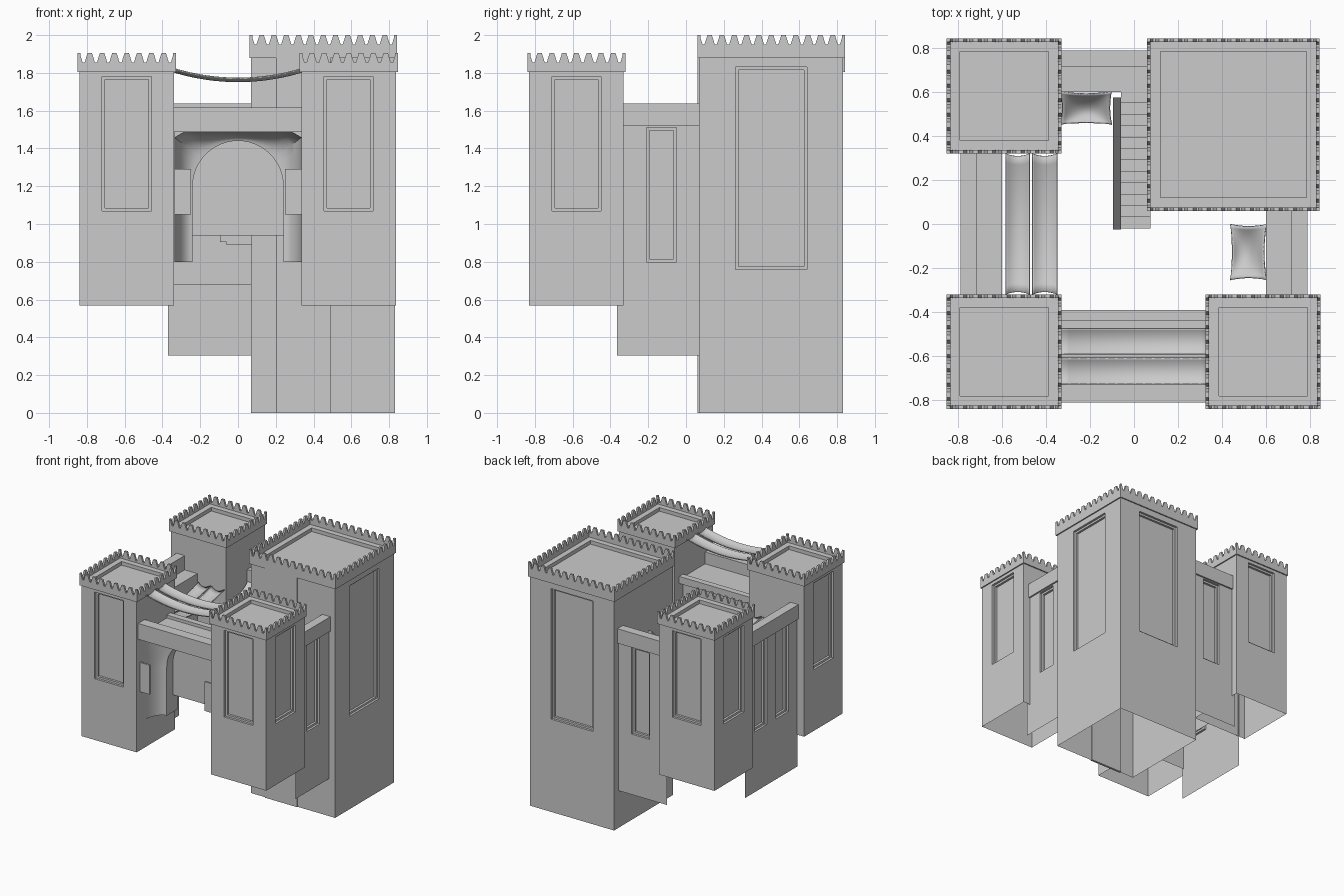
import bpy, bmesh, math
from mathutils import Vector, Matrix

if "Cube" in bpy.data.objects:
    bpy.data.objects.remove(bpy.data.objects["Cube"])

Z = Vector((0, 0, 1))


def finish(name, bm, smooth=False, matrix=None):
    if matrix:
        bm.transform(matrix)
        if matrix.determinant() < 0:
            bmesh.ops.reverse_faces(bm, faces=bm.faces[:])
    me = bpy.data.meshes.new(name)
    bm.to_mesh(me)
    bm.free()
    ob = bpy.data.objects.new(name, me)
    bpy.context.collection.objects.link(ob)
    if smooth:
        for p in me.polygons:
            p.use_smooth = True
    return ob


def rings(bm, o, u, v, rects):
    """Nested rectangles (u0, u1, v0, v1, depth) bridged into a stepped face."""
    o, u, v = Vector(o), Vector(u), Vector(v)
    n = u.cross(v)
    prev = None
    for a0, a1, b0, b1, d in rects:
        cur = [bm.verts.new(o + u * a + v * b - n * d)
               for a, b in ((a0, b0), (a1, b0), (a1, b1), (a0, b1))]
        if prev:
            for i in range(4):
                j = (i + 1) % 4
                bm.faces.new((prev[i], prev[j], cur[j], cur[i]))
        prev = cur
    bm.faces.new(prev)


def panel(a0, a1, b0, b1, m=0.016, d=0.018):
    return [(a0, a1, b0, b1, 0), (a0, a1, b0, b1, d),
            (a0 + m, a1 - m, b0 + m, b1 - m, d),
            (a0 + m, a1 - m, b0 + m, b1 - m, 2 * d)]


def prism(bm, pts, o, u, v, depth):
    """Extrude a (u, v) outline by depth against its normal."""
    o, u, v = Vector(o), Vector(u), Vector(v)
    n = u.cross(v)
    f = [bm.verts.new(o + u * a + v * b) for a, b in pts]
    k = [bm.verts.new(o + u * a + v * b - n * depth) for a, b in pts]
    new = [bm.faces.new(f), bm.faces.new(k[::-1])]
    for i in range(len(f)):
        j = (i + 1) % len(f)
        new.append(bm.faces.new((f[i], k[i], k[j], f[j])))
    bmesh.ops.recalc_face_normals(bm, faces=new)


def box(name, x0, x1, y0, y1, z0, z1, matrix=None):
    bm = bmesh.new()
    prism(bm, [(x0, z0), (x1, z0), (x1, z1), (x0, z1)],
          (0, y0, 0), (1, 0, 0), Z, y1 - y0)
    return finish(name, bm, matrix=matrix)


def sides(x0, x1, y0, y1):
    return {'front': ((x0, y0, 0), (1, 0, 0), x1 - x0), 'right': ((x1, y0, 0), (0, 1, 0), y1 - y0),
            'back': ((x1, y1, 0), (-1, 0, 0), x1 - x0), 'left': ((x0, y1, 0), (0, -1, 0), y1 - y0)}


def tower(name, x0, x1, y0, y1, z0, z1, top, pw, pz, teeth, panels):
    # open-bottomed shaft with stepped panels on the outer sides
    bm = bmesh.new()
    for key, (o, u, w) in sides(x0, x1, y0, y1).items():
        r = [(0, w, z0, z1, 0)]
        if key in panels:
            r += panel(w / 2 - pw / 2, w / 2 + pw / 2, *pz)
        rings(bm, o, u, Z, r)
    # roof ledge with a sunken floor
    w, h, t = x1 - x0, y1 - y0, 0.05
    rings(bm, (x0, y0, z1 + 0.035), (1, 0, 0), (0, 1, 0),
          [(0, w, 0, h, 0), (t, w - t, t, h - t, 0), (t, w - t, t, h - t, 0.03)])
    bmesh.ops.remove_doubles(bm, verts=bm.verts[:], dist=0.0005)
    finish(name, bm)
    # toothed crown
    bm = bmesh.new()
    e = 0.01
    valley = top - 0.05
    for o, u, w in sides(x0 - e, x1 + e, y0 - e, y1 + e).values():
        p = w / teeth
        pts = [(0, z1), (w, z1), (w, top)]
        for i in reversed(range(teeth)):
            pts += [((i + f) * p, z) for f, z in
                    ((0.82, top), (0.58, valley), (0.42, valley), (0.18, top))]
        pts.append((0, top))
        prism(bm, pts, o, u, Z, 0.016)
    finish(name + "_crown", bm)


small = dict(z0=0.568, z1=1.805, top=1.905, pw=0.26, pz=(1.07, 1.78), teeth=8)
tower("front_left_tower", -0.84, -0.338, -0.83, -0.33, panels=('front', 'left'), **small)
tower("front_right_tower", 0.335, 0.837, -0.83, -0.33, panels=('front', 'right'), **small)
tower("back_left_tower", -0.84, -0.338, 0.33, 0.832, panels=('back', 'left'), **small)
tower("keep", 0.07, 0.832, 0.07, 0.832, z0=0, z1=1.88, top=2.0, pw=0.38,
      pz=(0.76, 1.83), teeth=12, panels=('right', 'back'))
box("keep_front_strip", 0.2, 0.49, 0.062, 0.08, 0, 1.88)


def wall(name, y0, y1, segments, matrix):
    """Curtain wall facing +x; segments are (start, end, panel centre)."""
    bm = bmesh.new()
    for a, b, c in segments:
        rings(bm, (0.775, 0, 0), (0, 1, 0), Z,
              [(a, b, 0.305, 1.52, 0)] + panel(c - 0.08, c + 0.08, 0.80, 1.51))
    rings(bm, (0.6, 0, 0), (0, -1, 0), Z, [(-y1, -y0, 0.68, 1.5, 0)])
    finish(name, bm, matrix=matrix)
    box(name + "_parapet", 0.715, 0.788, y0, y1, 1.518, 1.637, matrix)
    box(name + "_walkway", 0.6, 0.73, y0, y1, 1.485, 1.52, matrix)


swap = Matrix(((0, 1, 0, 0), (1, 0, 0, 0), (0, 0, 1, 0), (0, 0, 0, 1)))
wall("right_wall", -0.365, 0.07, [(-0.365, 0.07, -0.13)], Matrix.Identity(4))
wall("back_wall", -0.37, 0.07, [(-0.37, 0.07, -0.13)], swap)
wall("left_wall", -0.34, 0.34, [(-0.34, 0, -0.14), (0, 0.34, 0.14)],
     Matrix.Rotation(math.pi, 4, 'Z'))

# gatehouse: hollowed funnel narrowing from a square front to the arch
N = 24
inner = [(-0.24, 0.80), (-0.24, 1.0)]
inner += [(-0.24 * math.cos(math.pi * i / N), 1.2 + 0.24 * math.sin(math.pi * i / N))
          for i in range(N + 1)]
inner += [(0.24, 1.0), (0.24, 0.80)]
outer = []
for x, z in inner:
    if z <= 1.2:
        outer.append((math.copysign(0.337, x), z))
    else:
        k = min(0.337 / max(abs(x), 1e-6), 0.287 / (z - 1.2))
        outer.append((x * k, 1.2 + (z - 1.2) * k))
bm = bmesh.new()
rows = []
for j in range(11):
    if j == 10:
        t, y = 1, -0.44
    else:
        a = math.pi / 2 * j / 9
        t, y = 1 - math.cos(a), -0.77 + 0.19 * math.sin(a)
    rows.append([bm.verts.new((ox + (ix - ox) * t, y, oz + (iz - oz) * t))
                 for (ix, iz), (ox, oz) in zip(inner, outer)])
for r, s in zip(rows, rows[1:]):
    for i in range(len(r) - 1):
        bm.faces.new((r[i], s[i], s[i + 1], r[i + 1]))
bmesh.ops.reverse_faces(bm, faces=bm.faces[:])
gate = finish("gate_funnel", bm)
bpy.context.view_layer.objects.active = gate
gate.select_set(True)
bpy.ops.object.shade_smooth_by_angle(angle=math.radians(35))

# inner face of the gatehouse, parapet, walkway, plates and double door
bm = bmesh.new()
prism(bm, inner + [(0.337, 0.80), (0.337, 1.5), (-0.337, 1.5), (-0.337, 0.80)],
      (0, -0.46, 0), (1, 0, 0), Z, 0.02)
finish("gate_inner_face", bm)
box("gate_parapet", -0.34, 0.34, -0.81, -0.725, 1.487, 1.617)
box("gate_walkway", -0.34, 0.34, -0.73, -0.39, 1.487, 1.52)
box("gate_inner_lip", -0.34, 0.34, -0.44, -0.39, 1.487, 1.545)
for s, side in ((-1, "left"), (1, "right")):
    box(side + "_gate_plate", *sorted((0.337 * s, 0.25 * s)), -0.79, -0.775, 1.05, 1.29)
    bm = bmesh.new()
    pts = [(0.001 * s, 0.94), (0.24 * s, 0.94)]
    pts += [(s * 0.24 * math.cos(math.pi * i / N), 1.2 + 0.24 * math.sin(math.pi * i / N))
            for i in range(N // 2)] + [(0.001 * s, 1.44)]
    prism(bm, pts, (0, -0.5, 0), (1, 0, 0), Z, 0.02)
    finish(side + "_door", bm)

# stairs up to the back wall, with a sloping side rail
n, run, rise = 12, 0.62 / 12, 0.63 / 12
steps = [(-0.02, 0.89)]
for i in range(n):
    steps += [(-0.02 + i * run, 0.89 + (i + 1) * rise),
              (-0.02 + (i + 1) * run, 0.89 + (i + 1) * rise)]
steps += [(0.6, 1.44), (0.04, 0.89)]
bm = bmesh.new()
prism(bm, steps, (0.075, 0, 0), (0, 1, 0), Z, 0.135)
finish("stairs", bm)
bm = bmesh.new()
prism(bm, [(-0.025, 0.905), (0.03, 0.905), (0.575, 1.46), (0.575, 1.58), (-0.025, 0.97)],
      (-0.06, 0, 0), (0, 1, 0), Z, 0.035)
finish("stair_rail", bm)


def cloth(name, x0, x1, y0, y1, height, px=0.0, py=0.0):
    """Hanging sheet; px, py pull the middle of its edges inward."""
    bm = bmesh.new()
    bmesh.ops.create_grid(bm, x_segments=16, y_segments=16, size=1)
    for v in bm.verts:
        a, b = v.co.x, v.co.y
        v.co = ((x0 + x1) / 2 + (x1 - x0) / 2 * a * (1 - px * (1 - b * b)),
                (y0 + y1) / 2 + (y1 - y0) / 2 * b * (1 - py * (1 - a * a)), height(a, b))
    ob = finish(name, bm, True)
    ob.modifiers.new("thickness", 'SOLIDIFY').thickness = 0.006


# swags over the gate and along the left side of the court
for i, (a, b) in enumerate(((-0.725, -0.61), (-0.59, -0.475))):
    cloth(f"gate_swag_{i}", -0.337, 0.337, a, b,
          lambda s, t: 1.757 + 0.05 * s * s + 0.018 * t * t)
for i, (a, b) in enumerate(((-0.58, -0.475), (-0.46, -0.35))):
    cloth(f"court_swag_{i}", a, b, -0.32, 0.32,
          lambda s, t: 1.41 + 0.05 * t * t - 0.02 * (1 - s * s), 0, 0.04)

# small awnings on the back and right walls
cloth("back_awning", -0.335, -0.10, 0.45, 0.6,
      lambda a, b: 1.39 + 0.035 * b - 0.05 * (1 - a * a) * (1 - b * b), 0.1, 0.16)
cloth("right_awning", 0.435, 0.6, -0.255, 0.0,
      lambda a, b: 1.39 + 0.035 * a - 0.05 * (1 - a * a) * (1 - b * b), 0.16, 0.1)
